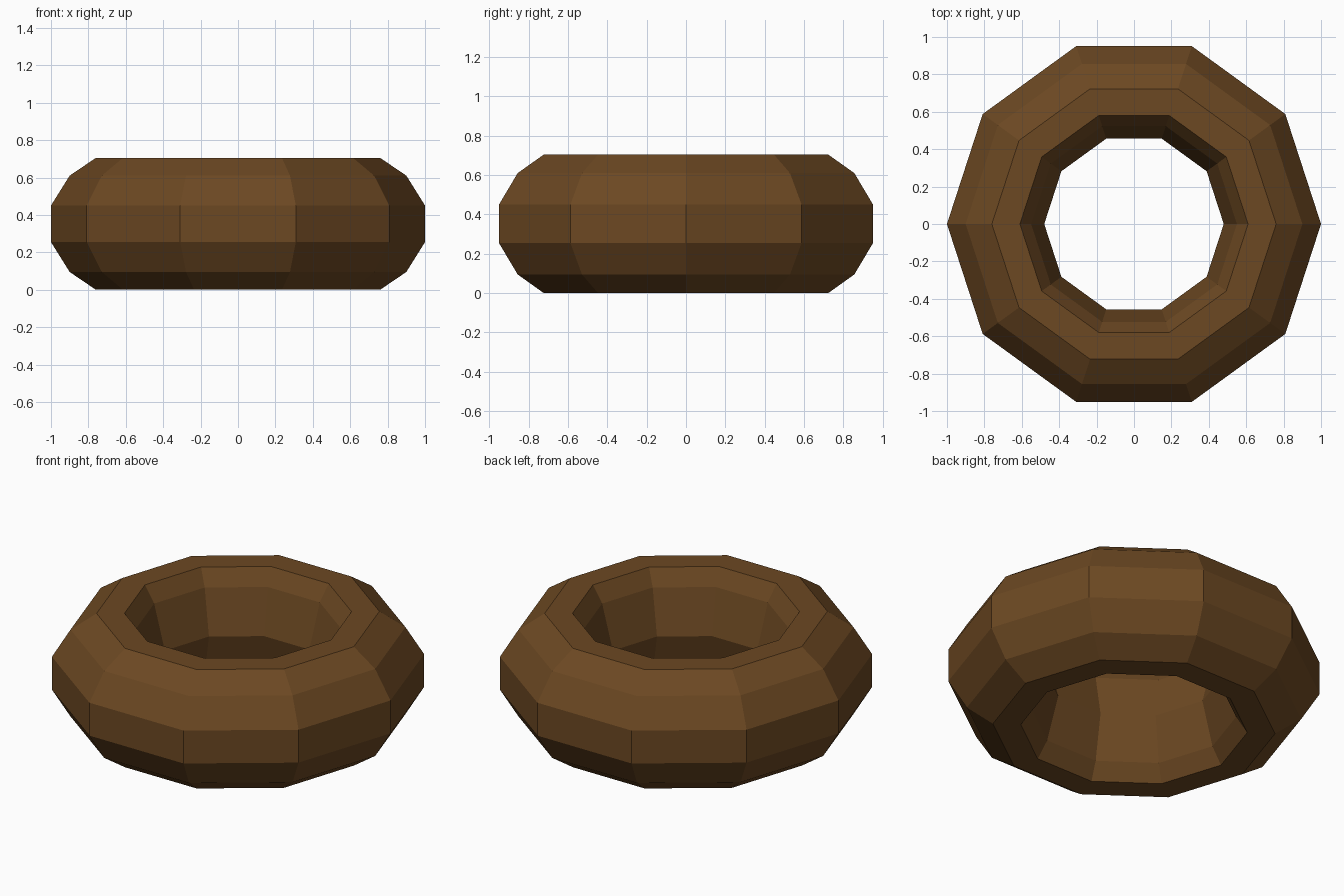
import bpy, bmesh, math

if "Cube" in bpy.data.objects:
    bpy.data.objects.remove(bpy.data.objects["Cube"])

SIDES = 10
# Closed cross-section of the ring as (radius, height)
PROFILE = [(0.76, 0.0), (0.90, 0.095), (1.0, 0.255), (1.0, 0.45),
           (0.90, 0.61), (0.76, 0.705), (0.61, 0.705), (0.55, 0.61),
           (0.48, 0.35), (0.55, 0.095), (0.61, 0.0)]

# Sweep the cross-section around z in ten flat steps
bm = bmesh.new()
rings = []
for i in range(SIDES):
    a = math.tau * i / SIDES
    rings.append([bm.verts.new((r * math.cos(a), r * math.sin(a), z))
                  for r, z in PROFILE])
n = len(PROFILE)
for i in range(SIDES):
    p, q = rings[i], rings[(i + 1) % SIDES]
    for j in range(n):
        k = (j + 1) % n
        bm.faces.new((p[j], q[j], q[k], p[k]))
bmesh.ops.recalc_face_normals(bm, faces=bm.faces)
mesh = bpy.data.meshes.new("ring")
bm.to_mesh(mesh)
bm.free()

# Brown finish
brown = bpy.data.materials.new("brown")
brown.diffuse_color = (0.15, 0.065, 0.016, 1)
brown.use_nodes = True
brown.node_tree.nodes["Principled BSDF"].inputs["Base Color"].default_value = brown.diffuse_color
mesh.materials.append(brown)
ring = bpy.data.objects.new("ring", mesh)
bpy.context.collection.objects.link(ring)
